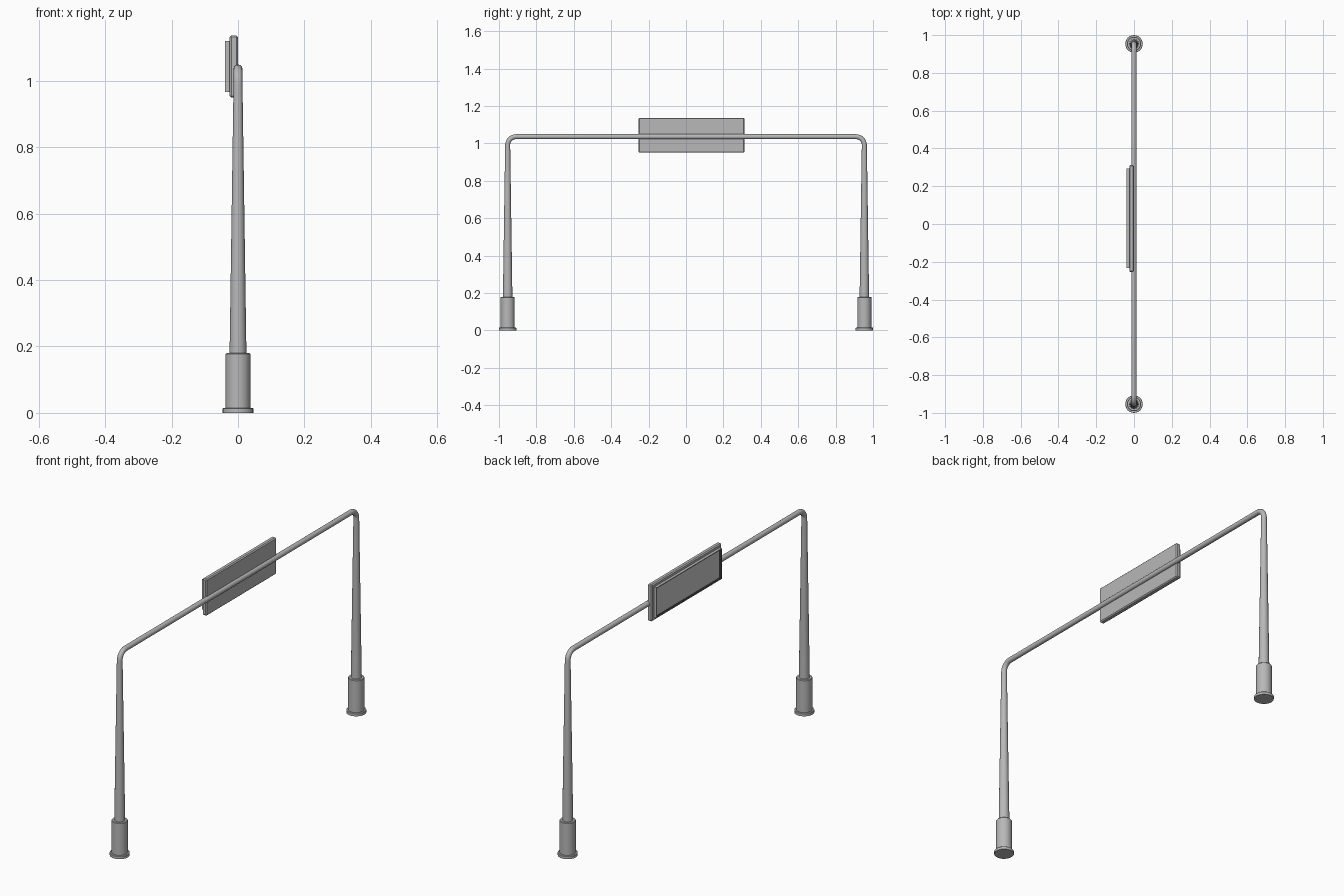
import bpy, bmesh, math

if "Cube" in bpy.data.objects:
    bpy.data.objects.remove(bpy.data.objects["Cube"])

POST_Y = 0.9535  # post centre line
BEAM_Z = 1.036   # beam centre line
BEND = 0.045     # corner radius


def material(name, g):
    m = bpy.data.materials.new(name)
    m.diffuse_color = (g, g, g, 1)
    m.use_nodes = True
    m.node_tree.nodes["Principled BSDF"].inputs["Base Color"].default_value = m.diffuse_color
    return m


STEEL = material("dark_steel", 0.48)
BLACK = material("black_trim", 0.03)
SCREEN = material("screen_grey", 0.8)


def finish(name, bm, mats, smooth=True):
    bmesh.ops.recalc_face_normals(bm, faces=bm.faces)
    me = bpy.data.meshes.new(name)
    bm.to_mesh(me)
    bm.free()
    for m in mats:
        me.materials.append(m)
    ob = bpy.data.objects.new(name, me)
    bpy.context.collection.objects.link(ob)
    if smooth:
        bpy.ops.object.select_all(action='DESELECT')
        ob.select_set(True)
        bpy.context.view_layer.objects.active = ob
        bpy.ops.object.shade_smooth_by_angle(angle=math.radians(35))
    return ob


def tube(name, stations, sides=24):
    """Sweep a circle along stations (y, z, tilt, radius) in the YZ plane."""
    bm = bmesh.new()
    rings = []
    for y, z, tilt, r in stations:
        ring = []
        for i in range(sides):
            a = math.tau * i / sides
            u, v = r * math.cos(a), r * math.sin(a)
            ring.append(bm.verts.new((u, y + v * math.cos(tilt), z - v * math.sin(tilt))))
        rings.append(ring)
    for a, b in zip(rings, rings[1:]):
        for i in range(sides):
            j = (i + 1) % sides
            bm.faces.new((a[i], a[j], b[j], b[i]))
    bm.faces.new(rings[0])
    bm.faces.new(rings[-1])
    return finish(name, bm, [STEEL])


def box(name, x, y, z, bevel=0.0, rim=0.0, depth=0.0):
    bm = bmesh.new()
    bmesh.ops.create_cube(bm, size=1)
    for v in bm.verts:
        v.co = [lo + (c + 0.5) * (hi - lo) for c, (lo, hi) in zip(v.co, (x, y, z))]
    if bevel:
        bmesh.ops.bevel(bm, geom=bm.edges[:], offset=bevel, segments=1, affect='EDGES')
    if rim:
        # recess the face on the -x side: steel rim, black trim, lighter screen
        bm.normal_update()
        face = min(bm.faces, key=lambda f: f.calc_center_median().x)
        bmesh.ops.inset_region(bm, faces=[face], thickness=rim)
        walls = bmesh.ops.inset_region(bm, faces=[face], thickness=0.001, depth=-depth)
        for f in walls["faces"]:
            f.material_index = 1
        face.material_index = 2
    return finish(name, bm, [STEEL, BLACK, SCREEN], smooth=False)


# Tapered posts, rounded corners and beam as one continuous pipe
z_bend = BEAM_Z - BEND
half = [(-POST_Y, 0.17, 0.0, 0.0255), (-POST_Y, z_bend, 0.0, 0.0135)]
for k in range(1, 9):
    t = math.pi / 2 * k / 8
    half.append((-POST_Y + BEND * (1 - math.cos(t)), z_bend + BEND * math.sin(t), t, 0.0132))
other = [(-y, z, math.pi - t, r) for y, z, t, r in reversed(half)]
tube("gantry_pipe", half + other)

# Base sleeve with foot flange under each post
for side, label in ((-1, "left"), (1, "right")):
    profile = [(0.0, 0.0465), (0.013, 0.0465), (0.015, 0.0445), (0.015, 0.0375),
               (0.177, 0.0375), (0.18, 0.035)]
    tube(label + "_post_base", [(side * POST_Y, z, 0.0, r) for z, r in profile])

# Sign board fixed to the beam, with a framed face panel
box("sign_board", (-0.025, 0.0), (-0.253, 0.312), (0.95, 1.137), bevel=0.005)
box("sign_face_frame", (-0.039, -0.023), (-0.233, 0.293), (0.966, 1.121),
    rim=0.006, depth=0.010)
